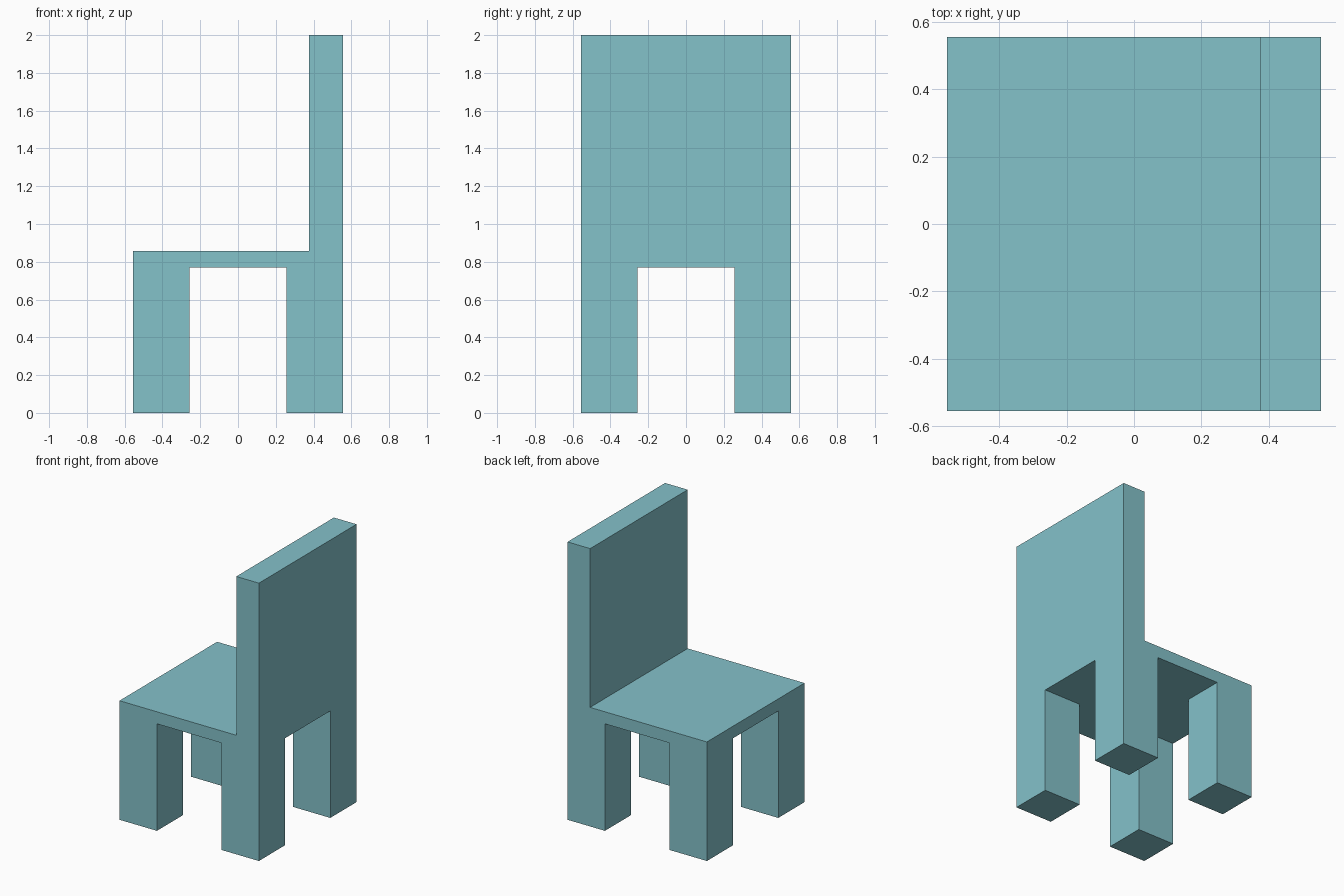
import bpy, bmesh

if "Cube" in bpy.data.objects:
    bpy.data.objects.remove(bpy.data.objects["Cube"])

HALF = 0.555        # half width and depth of the chair
LEG_IN = 0.257      # inner face of each leg
SEAT_LOW, SEAT_TOP = 0.77, 0.857
BACK_IN = 0.375     # inner face of the backrest
HEIGHT = 2.0

teal = bpy.data.materials.new("pale_teal")
teal.diffuse_color = (0.231, 0.539, 0.591, 1.0)
teal.use_nodes = True
teal.node_tree.nodes["Principled BSDF"].inputs["Base Color"].default_value = teal.diffuse_color


def block(name, low, high, open_side=0):
    """Box between two corners; open_side +1 / -1 leaves out the hidden top / bottom joint face."""
    bm = bmesh.new()
    bmesh.ops.create_cube(bm, size=1.0)
    for v in bm.verts:
        v.co = [high[i] if v.co[i] > 0 else low[i] for i in range(3)]
    bm.normal_update()
    if open_side:
        joint = [f for f in bm.faces if f.normal.z * open_side > 0.5]
        bmesh.ops.delete(bm, geom=joint, context='FACES_ONLY')
    mesh = bpy.data.meshes.new(name)
    bm.to_mesh(mesh)
    bm.free()
    mesh.materials.append(teal)
    obj = bpy.data.objects.new(name, mesh)
    bpy.context.collection.objects.link(obj)
    return obj


# Thin square seat
block("seat", (-HALF, -HALF, SEAT_LOW), (HALF, HALF, SEAT_TOP))

# Tall backrest along the +x edge
block("backrest", (BACK_IN, -HALF, SEAT_TOP), (HALF, HALF, HEIGHT), open_side=-1)

# Four square legs, flush with the seat corners
for x_name, x0, x1 in (("front", -HALF, -LEG_IN), ("rear", LEG_IN, HALF)):
    for y_name, y0, y1 in (("right", -HALF, -LEG_IN), ("left", LEG_IN, HALF)):
        block(f"{x_name}_{y_name}_leg", (x0, y0, 0.0), (x1, y1, SEAT_LOW), open_side=1)
